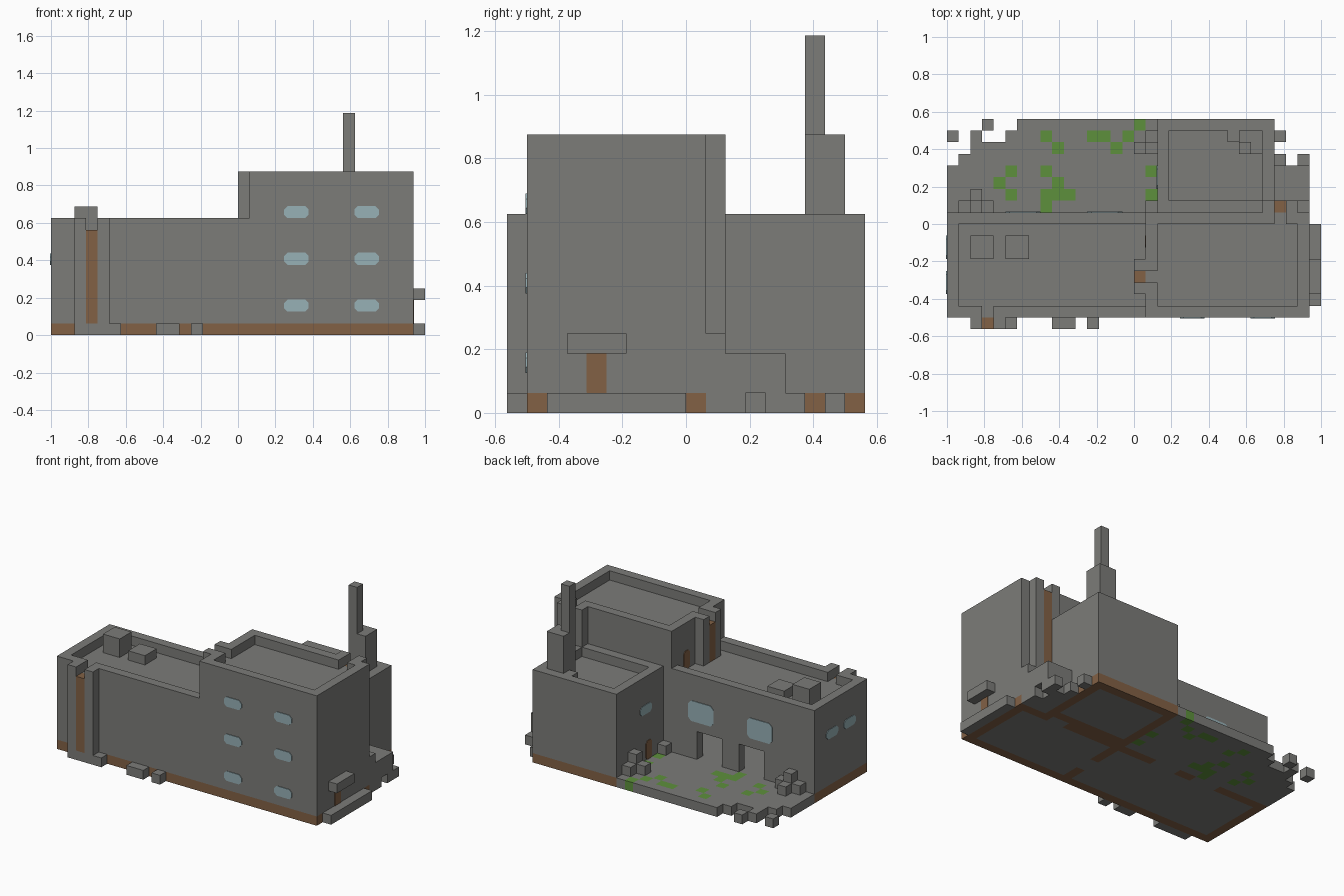
import bpy
import bmesh
from mathutils import Vector

U = 1 / 16  # one building block
cube = bpy.data.objects.get("Cube")
if cube:
    bpy.data.objects.remove(cube, do_unlink=True)


def material(name, colour):
    m = bpy.data.materials.new(name)
    m.use_nodes = True
    m.diffuse_color = (*colour, 1)
    m.node_tree.nodes["Principled BSDF"].inputs["Base Color"].default_value = (*colour, 1)
    return m


GREY, BROWN, GREEN, GLASS = range(4)
MATS = [material("concrete grey", (0.2, 0.2, 0.19)),
        material("rust brown", (0.225, 0.12, 0.06)),
        material("moss green", (0.11, 0.28, 0.045)),
        material("window blue", (0.31, 0.44, 0.47))]
grid = {}


def cells(x, y, z):
    return [(i, j, k) for i in range(*x) for j in range(*y) for k in range(*z)]


def fill(part, x, y, z, colour=GREY):
    for c in cells(x, y, z):
        grid[c] = (part, colour)


def carve(x, y, z):
    for c in cells(x, y, z):
        grid.pop(c, None)


def shell(part, x, y, top):
    """Hollow walls on a brown footing, with floor, roof and parapet."""
    (x0, x1), (y0, y1) = x, y
    inner = (x0 + 1, x1 - 1), (y0 + 1, y1 - 1)
    fill(part, x, y, (1, top))
    fill("footing", x, y, (0, 1), BROWN)
    fill("floor", *inner, (0, 1))
    carve(*inner, (1, top - 2))
    carve(*inner, (top - 1, top))


# yard slab with a crumbling edge
for row, left in enumerate([-16, -16, -16, -16, -15, -14, -11, -10], start=1):
    fill("yard", (left, 3), (row, row + 1), (0, 1))
for x, y in [(-14, 7), (-16, 7), (-13, 8)]:
    fill("loose_slab", (x, x + 1), (y, y + 1), (0, 1))

# long wing, tower and rear annex
shell("annex", (2, 12), (1, 9), 10)
shell("long_wing", (-16, 15), (-8, 1), 10)
fill("tower", (1, 15), (-8, 1), (9, 14))
carve((2, 14), (-7, 0), (13, 14))
fill("long_wing", (0, 1), (0, 1), (9, 10))

# rear doorways and inner walls
for x in [(-10, -7), (-5, -2)]:
    fill("floor", x, (0, 1), (0, 1))
    carve(x, (0, 1), (1, 4))
fill("floor", (9, 11), (0, 1), (0, 1))
for y in [(-7, -5), (-3, 0)]:
    fill("inner_wall", (2, 3), y, (0, 1), BROWN)
    fill("inner_wall", (2, 3), y, (1, 8))

# drain pipes, each between two ribs, with a notch in the parapet
for x in (-14, -12):
    fill("front_pipe_rib", (x, x + 1), (-9, -8), (0, 10))
fill("front_pipe", (-13, -12), (-9, -8), (1, 9), BROWN)
fill("front_kerb", (-13, -12), (-9, -8), (0, 1))
carve((-13, -12), (-8, -7), (9, 10))
for y in (-6, -4):
    fill("side_pipe_rib", (0, 1), (y, y + 1), (9, 14))
fill("side_pipe", (0, 1), (-5, -4), (9, 13), BROWN)
carve((1, 2), (-5, -4), (13, 14))
for x in (11, 13):
    fill("rear_pipe_rib", (x, x + 1), (1, 2), (1, 14))
fill("rear_pipe", (12, 13), (1, 2), (3, 13), BROWN)
carve((12, 13), (0, 1), (13, 14))

# rooftop boxes and chimney
fill("roof_box_large", (-14, -12), (-3, -1), (9, 11))
fill("roof_box_small", (-11, -9), (-3, -1), (9, 10))
fill("chimney_base", (9, 11), (6, 8), (9, 14))
fill("chimney_base", (8, 9), (7, 8), (9, 10))
fill("chimney", (9, 10), (6, 7), (14, 19))

# lean-to beside the annex, with broken edge
fill("lean_to", (12, 15), (1, 5), (0, 3))
fill("lean_to", (13, 15), (1, 2), (3, 4))
carve((14, 15), (3, 4), (0, 1))
for x, y in [(12, 5), (14, 5), (12, 7)]:
    fill("lean_to_rubble", (x, x + 1), (y, y + 1), (0, 1))

# kerbs, side step and door canopy
for x in [(-11, -10), (-7, -5), (-4, -3)]:
    fill("front_kerb", x, (-9, -8), (0, 1))
fill("side_step", (15, 16), (-7, 0), (0, 1))
fill("side_canopy", (15, 16), (-6, -3), (3, 4))

# rubble in the yard: column, row, top
for x, y, top in [(-15, 1, 2), (-14, 1, 3), (-13, 1, 2), (-14, 2, 2),
                  (1, 1, 2), (1, 6, 3), (0, 6, 2), (1, 7, 2)]:
    fill("yard_rubble", (x, x + 1), (y, y + 1), (1, top))

# moss patches in the slab
for x, y in [(-8, 7), (-7, 6), (-4, 7), (-3, 7), (-1, 7), (-2, 6), (0, 8),
             (-11, 4), (-12, 3), (-11, 2), (-8, 4), (-7, 3), (-8, 2), (-8, 1),
             (-7, 2), (-6, 2), (1, 4), (1, 2)]:
    fill("moss", (x, x + 1), (y, y + 1), (0, 1), GREEN)


def finish(name, bm):
    me = bpy.data.meshes.new(name)
    bm.to_mesh(me)
    bm.free()
    for m in MATS:
        me.materials.append(m)
    ob = bpy.data.objects.new(name, me)
    bpy.context.collection.objects.link(ob)


def build_part(part):
    """Skin the exposed sides of a part's blocks and merge flat areas."""
    bm = bmesh.new()
    for c, (owner, colour) in grid.items():
        if owner != part:
            continue
        for axis in range(3):
            for side in (0, 1):
                n = list(c)
                n[axis] += 2 * side - 1
                if tuple(n) in grid:
                    continue
                ring = []
                for a, b in [(0, 0), (1, 0), (1, 1), (0, 1)]:
                    p = Vector(c)
                    p[axis] += side
                    p[(axis + 1) % 3] += a
                    p[(axis + 2) % 3] += b
                    ring.append(bm.verts.new(p * U))
                f = bm.faces.new(ring if side else ring[::-1])
                f.material_index = colour
    bmesh.ops.remove_doubles(bm, verts=bm.verts, dist=U / 50)
    bmesh.ops.dissolve_limit(bm, angle_limit=0.01, verts=bm.verts, edges=bm.edges,
                             delimit={'MATERIAL'})
    finish(part, bm)


for part in sorted({owner for owner, _ in grid.values()}):
    build_part(part)


def plate(name, axis, sign, at, along, z, colour, cut=0.25):
    """Thin plate with clipped corners on a wall that faces along an axis."""
    (a, b), (c, d) = along, z
    outline = [(a + cut, c), (b - cut, c), (b, c + cut), (b, d - cut),
               (b - cut, d), (a + cut, d), (a, d - cut), (a, c + cut)]
    bm = bmesh.new()
    ring = []
    for s, h in outline:
        p = (at, s, h) if axis == 0 else (s, at, h)
        ring.append(bm.verts.new(Vector(p) * U))
    f = bm.faces.new(ring)
    out = Vector((sign, 0, 0) if axis == 0 else (0, sign, 0)) * 0.004
    top = bmesh.ops.extrude_face_region(bm, geom=[f])["geom"]
    bmesh.ops.translate(bm, vec=out, verts=[v for v in top if isinstance(v, bmesh.types.BMVert)])
    bmesh.ops.recalc_face_normals(bm, faces=bm.faces)
    for f in bm.faces:
        f.material_index = colour
    finish(name, bm)


# windows
for x in (4, 10):
    for z in (2, 6, 10):
        plate("front_window", 1, -1, -8, (x - 0.05, x + 2.05), (z, z + 1.05), GLASS, 0.3)
for x in (-11, -4):
    plate("rear_window", 1, 1, 1, (x, x + 3), (5, 7.2), GLASS, 0.35)
for y in (-3, -6):
    plate("wing_side_window", 0, -1, -16, (y, y + 2), (6, 7), GLASS, 0.3)
plate("annex_window", 0, -1, 2, (3, 5), (6, 7), GLASS, 0.3)

# doors
plate("side_door", 0, 1, 15, (-5, -4), (1, 3), BROWN, 0.02)
plate("annex_door", 0, -1, 2, (3, 4), (1, 3), BROWN)
plate("roof_door", 0, -1, 1, (-2, -1), (9, 11), BROWN)
